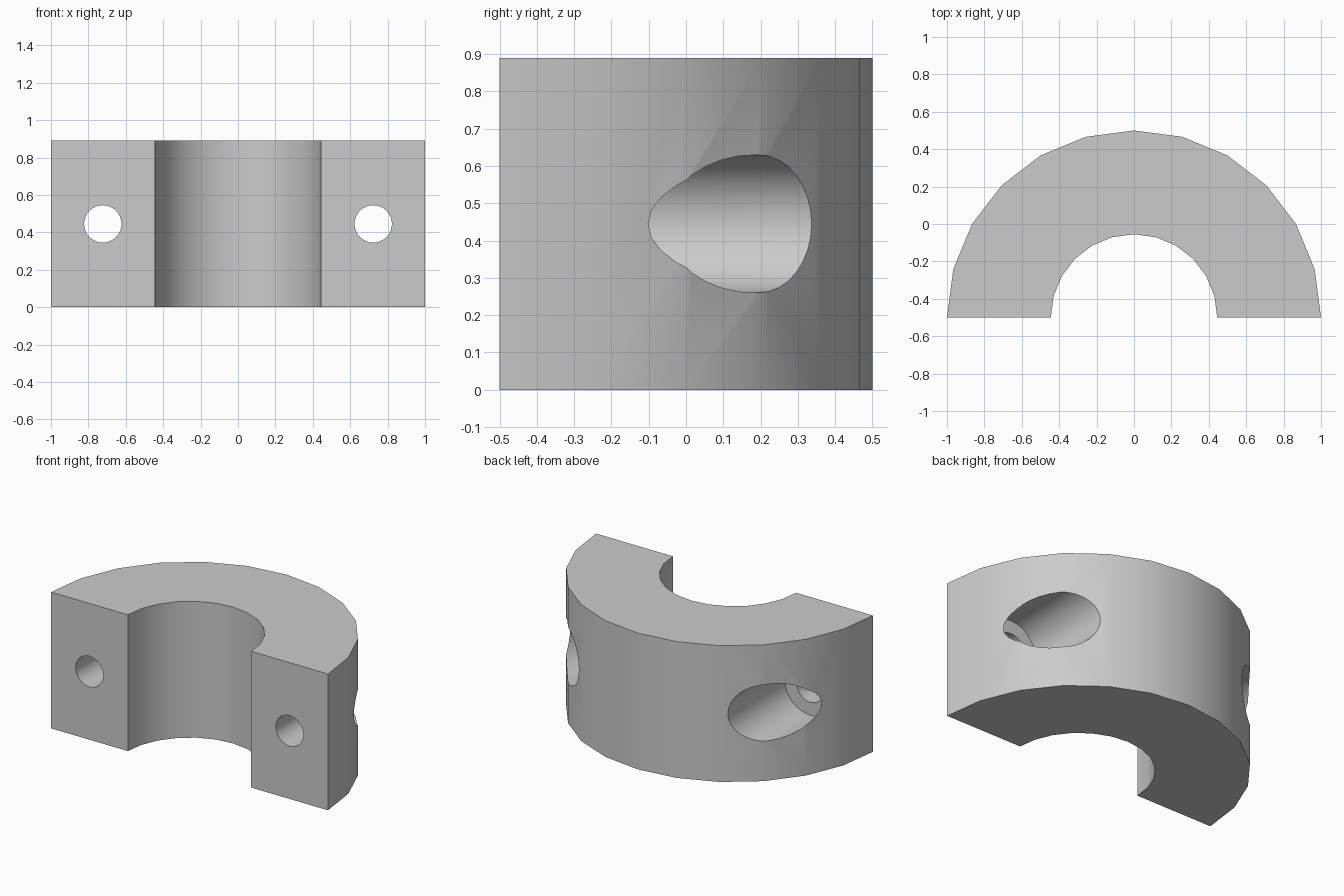
import bpy, bmesh, math

cube = bpy.data.objects.get("Cube")
if cube:
    bpy.data.objects.remove(cube, do_unlink=True)

HEIGHT, FRONT = 0.89, -0.5
OUTER, INNER, STEPS = 1.0, 0.445, 12

grey = bpy.data.materials.new("plain grey")
grey.use_nodes = True
colour = (0.6, 0.6, 0.6, 1)
grey.diffuse_color = colour
grey.node_tree.nodes["Principled BSDF"].inputs["Base Color"].default_value = colour


def arc(radius):
    angles = [math.pi * i / STEPS for i in range(STEPS + 1)]
    return [(radius * math.cos(a), FRONT + radius * math.sin(a), 0) for a in angles]


# Half ring: outer and inner arcs closed into one profile and raised
bm = bmesh.new()
profile = arc(OUTER) + arc(INNER)[::-1]
base = bm.faces.new([bm.verts.new(p) for p in profile])
top = bmesh.ops.extrude_face_region(bm, geom=[base])["geom"]
bmesh.ops.translate(bm, vec=(0, 0, HEIGHT),
                    verts=[v for v in top if isinstance(v, bmesh.types.BMVert)])
bmesh.ops.recalc_face_normals(bm, faces=bm.faces)
mesh = bpy.data.meshes.new("clamp_half")
bm.to_mesh(mesh)
bm.free()
clamp = bpy.data.objects.new("clamp_half", mesh)
bpy.context.collection.objects.link(clamp)
mesh.materials.append(grey)


# Bolt holes with wide counterbores from the back
def drill(name, x, radius, y_start, y_end):
    bpy.ops.mesh.primitive_cylinder_add(
        vertices=32, radius=radius, depth=y_end - y_start,
        location=(x, (y_start + y_end) / 2, HEIGHT / 2),
        rotation=(math.pi / 2, 0, 0))
    cutter = bpy.context.object
    cutter.name = name
    cutter.data.materials.append(grey)
    cut = clamp.modifiers.new(name, "BOOLEAN")
    cut.operation, cut.solver, cut.object = "DIFFERENCE", "EXACT", cutter
    bpy.context.view_layer.objects.active = clamp
    bpy.ops.object.modifier_apply(modifier=name)
    bpy.data.objects.remove(cutter, do_unlink=True)


for side, x in (("left", 0.723), ("right", -0.723)):
    drill(side + "_bolt_hole", x, 0.1, -0.8, 0.8)
    drill(side + "_counterbore", x, 0.185, -0.25, 0.9)

# Smooth the curved walls and keep the rims sharp
bpy.ops.object.select_all(action="DESELECT")
clamp.select_set(True)
bpy.context.view_layer.objects.active = clamp
bpy.ops.object.shade_smooth_by_angle(angle=math.radians(30))
